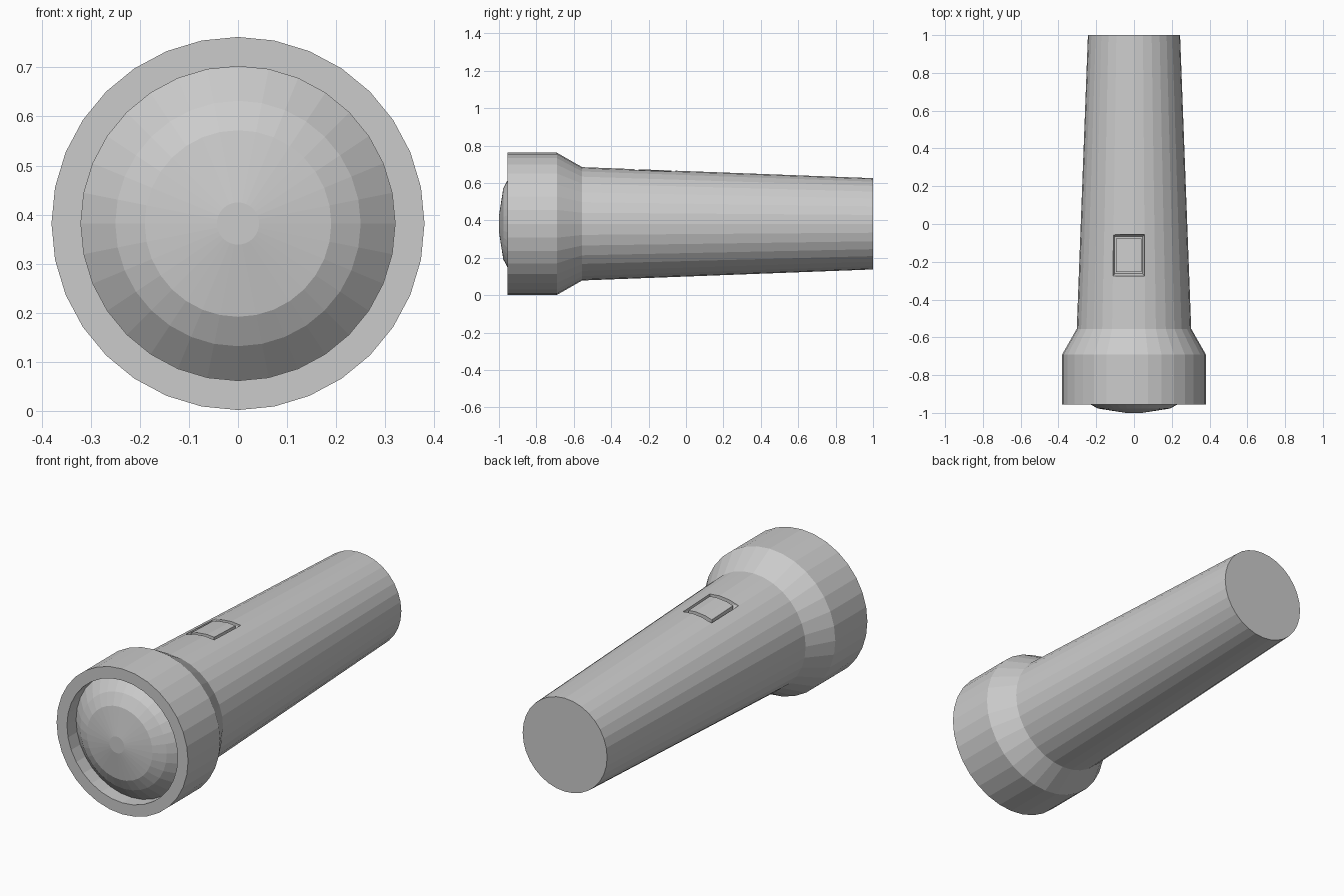
import bpy, bmesh, math

cube = bpy.data.objects.get("Cube")
if cube:
    bpy.data.objects.remove(cube)

SIDES = 32
AXIS_Z = 0.382

grey = bpy.data.materials.new("plain grey")
grey.use_nodes = True
grey.diffuse_color = (0.6, 0.6, 0.6, 1)
grey.node_tree.nodes["Principled BSDF"].inputs["Base Color"].default_value = (0.6, 0.6, 0.6, 1)


def finish(name, bm):
    bmesh.ops.recalc_face_normals(bm, faces=bm.faces)
    mesh = bpy.data.meshes.new(name)
    bm.to_mesh(mesh)
    bm.free()
    mesh.materials.append(grey)
    obj = bpy.data.objects.new(name, mesh)
    bpy.context.collection.objects.link(obj)
    return obj


def bridge(bm, a, b):
    for i in range(len(a)):
        j = (i + 1) % len(a)
        bm.faces.new((a[i], a[j], b[j], b[i]))


def lathe(name, profile):
    """Closed solid turned around the long axis from (radius, y) pairs."""
    bm = bmesh.new()
    rings = []
    for r, y in profile:
        angles = [math.tau * i / SIDES for i in range(SIDES)]
        rings.append([bm.verts.new((r * math.sin(a), y, AXIS_Z + r * math.cos(a))) for a in angles])
    for a, b in zip(rings, rings[1:]):
        bridge(bm, a, b)
    bm.faces.new(rings[0])
    bm.faces.new(rings[-1])
    return finish(name, bm)


def rectangle(bm, half_x, half_y, z):
    cx, cy = -0.028, -0.165
    corners = ((-1, -1), (1, -1), (1, 1), (-1, 1))
    return [bm.verts.new((cx + sx * half_x, cy + sy * half_y, z)) for sx, sy in corners]


# Flared head, tapered handle and the recess for the lens
body = lathe("torch_body", [(0.32, -0.88), (0.32, -0.955), (0.38, -0.955), (0.38, -0.69),
                            (0.303, -0.555), (0.244, 1.0)])

# Domed lens
lens = lathe("lens", [(0.32, -0.88), (0.25, -0.945), (0.19, -0.977), (0.043, -1.0)])

# Groove around the switch, leaving the button standing in the handle
bm = bmesh.new()
loops = [rectangle(bm, 0.083, 0.11, 0.72), rectangle(bm, 0.083, 0.11, 0.65),
         rectangle(bm, 0.074, 0.098, 0.63), rectangle(bm, 0.067, 0.088, 0.63),
         rectangle(bm, 0.067, 0.088, 0.72)]
for k in range(len(loops)):
    bridge(bm, loops[k], loops[(k + 1) % len(loops)])
cutter = finish("switch_groove_cutter", bm)
cutter.hide_render = True
cutter.hide_set(True)

cut = body.modifiers.new("switch_groove", 'BOOLEAN')
cut.operation = 'DIFFERENCE'
cut.solver = 'EXACT'
cut.object = cutter
